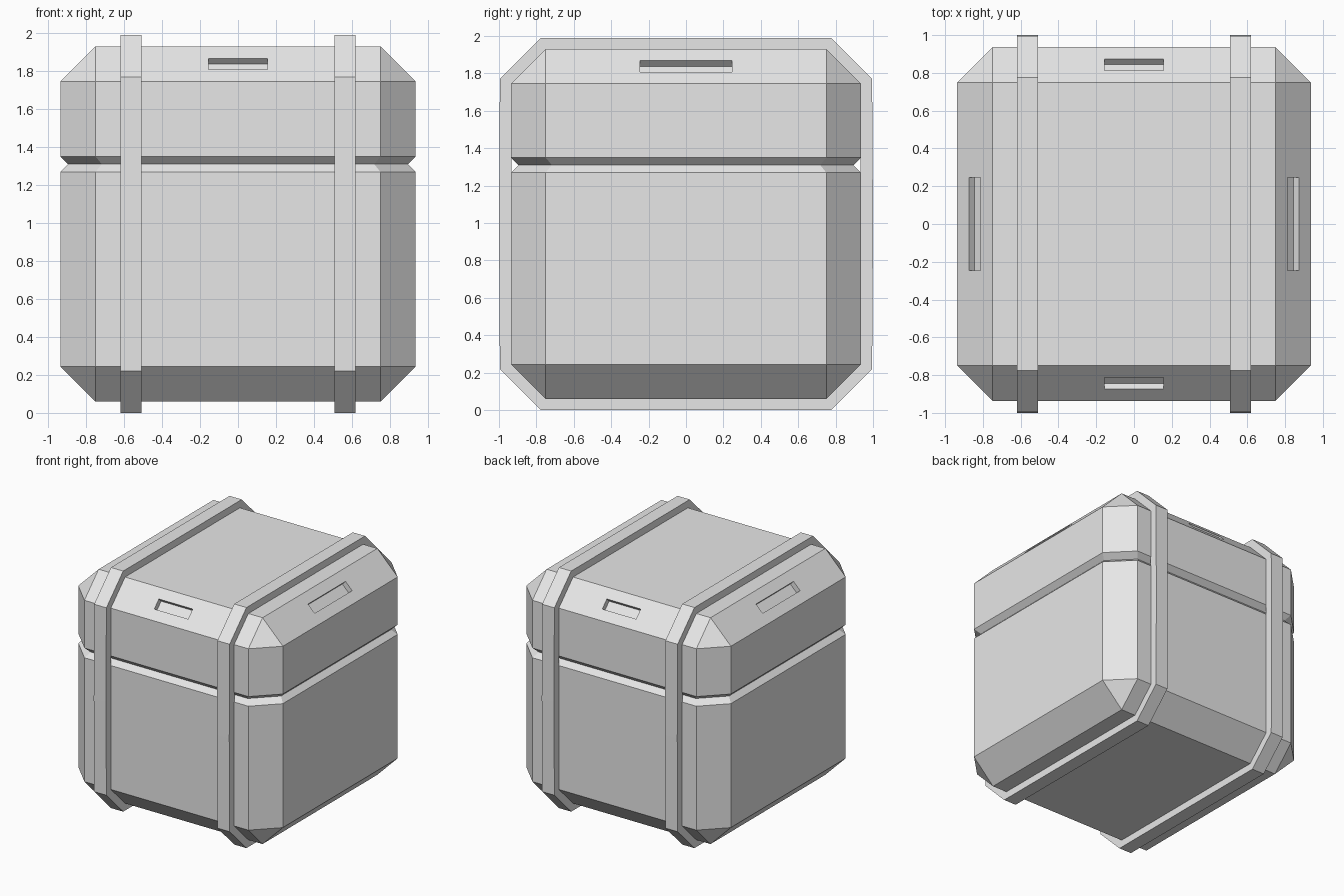
import bpy, bmesh
from math import pi
from mathutils import Matrix, Vector

old = bpy.data.objects.get("Cube")
if old:
    bpy.data.objects.remove(old, do_unlink=True)

MID = 0.995       # height of the crate's centre
HALF = 0.936      # half size of the body
CUT = 0.186       # chamfer size

grey = bpy.data.materials.new("light_grey")
grey.use_nodes = True
grey.diffuse_color = (0.8, 0.8, 0.8, 1)
grey.node_tree.nodes["Principled BSDF"].inputs["Base Color"].default_value = (0.8, 0.8, 0.8, 1)


def finish(name, bm):
    bmesh.ops.recalc_face_normals(bm, faces=bm.faces)
    mesh = bpy.data.meshes.new(name)
    bm.to_mesh(mesh)
    bm.free()
    mesh.materials.append(grey)
    obj = bpy.data.objects.new(name, mesh)
    bpy.context.collection.objects.link(obj)
    return obj


# Body: chamfered box with a V groove under the lid
bm = bmesh.new()
bmesh.ops.create_cube(bm, size=2 * HALF, matrix=Matrix.Translation((0, 0, MID)))
bmesh.ops.bevel(bm, geom=bm.edges[:], offset=CUT, segments=1,
                affect='EDGES', offset_type='OFFSET', clamp_overlap=True)
# Set the chamfer corners exactly, whatever the bevel's offset measure gives
for v in bm.verts:
    p = v.co - Vector((0, 0, MID))
    for i in range(3):
        size = HALF if abs(p[i]) > HALF - 0.01 else HALF - CUT
        p[i] = size if p[i] > 0 else -size
    v.co = p + Vector((0, 0, MID))
GROOVE = 1.31
for z in (GROOVE - 0.04, GROOVE, GROOVE + 0.04):
    bmesh.ops.bisect_plane(bm, geom=bm.verts[:] + bm.edges[:] + bm.faces[:],
                           plane_co=(0, 0, z), plane_no=(0, 0, 1))
for v in bm.verts:
    if abs(v.co.z - GROOVE) < 0.005:
        v.co.x *= 0.957
        v.co.y *= 0.957
body = finish("crate_body", bm)

# Handle slots: shallow pockets in the four upper chamfers
bm = bmesh.new()
for turn in range(4):
    width = 0.31 if turn % 2 == 0 else 0.49
    place = (Matrix.Rotation(turn * pi / 2, 4, 'Z')
             @ Matrix.Translation((0, -HALF + CUT / 2, MID + HALF - CUT / 2))
             @ Matrix.Rotation(pi / 4, 4, 'X')
             @ Matrix.Diagonal((width, 0.085, 0.084, 1)))
    bmesh.ops.create_cube(bm, size=1, matrix=place)
cutter = finish("slot_cutter", bm)
cutter.hide_render = True
mod = body.modifiers.new("slots", 'BOOLEAN')
mod.operation = 'DIFFERENCE'
mod.solver = 'EXACT'
mod.object = cutter
bpy.context.view_layer.objects.active = body
bpy.ops.object.modifier_apply(modifier=mod.name)
bpy.data.objects.remove(cutter, do_unlink=True)


# Straps: chamfered bands running round the crate, a touch fuller at mid height
def band(half, cut, bulge):
    s = half - cut
    side = [(s, half), (half, s), (half + bulge, 0), (half, -s), (s, -half)]
    return side + [(-y, -z) for y, z in side]


def strap(name, x):
    bm = bmesh.new()
    loops = []
    for dx in (-0.056, 0.056):
        for pts in (band(MID, 0.22, 0.005), band(HALF - 0.004, CUT, 0)):
            loops.append([bm.verts.new((x + dx, y, MID + z)) for y, z in pts])
    n = len(loops[0])
    for a, b in ((0, 1), (1, 3), (3, 2), (2, 0)):
        for i in range(n):
            j = (i + 1) % n
            bm.faces.new((loops[a][i], loops[a][j], loops[b][j], loops[b][i]))
    return finish(name, bm)


strap("right_strap", -0.564)
strap("left_strap", 0.564)
